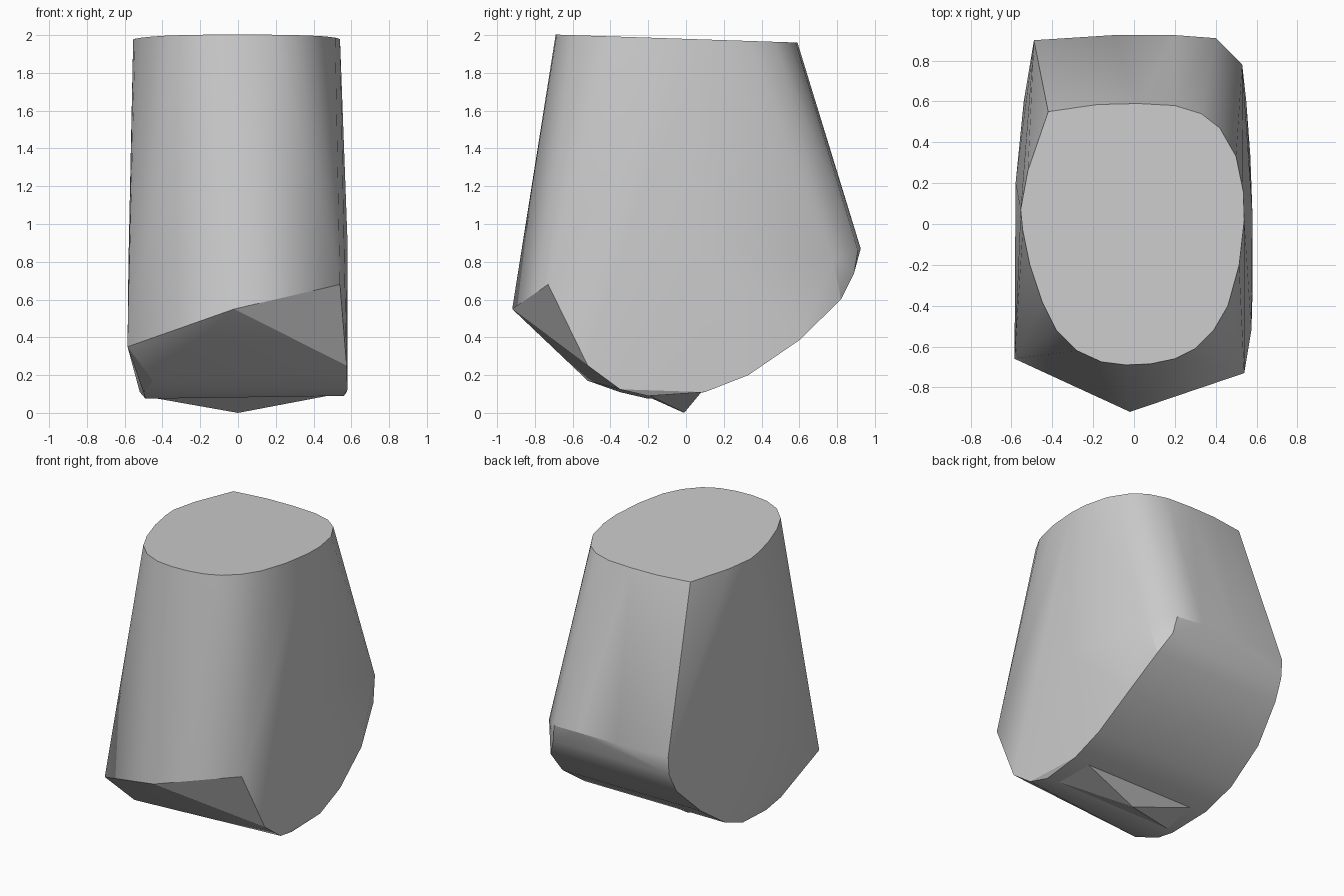
import bpy
import bmesh
from math import radians

cube = bpy.data.objects.get("Cube")
if cube:
    bpy.data.objects.remove(cube, do_unlink=True)

grey = bpy.data.materials.new("plain_grey")
grey.use_nodes = True
colour = (0.6, 0.6, 0.6, 1)
grey.diffuse_color = colour
grey.node_tree.nodes["Principled BSDF"].inputs["Base Color"].default_value = colour


def hull_object(name, points):
    """Wrap a solid around its corner points and merge the flat areas."""
    bm = bmesh.new()
    for p in points:
        bm.verts.new(p)
    found = bmesh.ops.convex_hull(bm, input=bm.verts)
    loose = {v for v in found["geom_interior"] + found["geom_unused"]
             if isinstance(v, bmesh.types.BMVert) and v.is_valid}
    bmesh.ops.delete(bm, geom=list(loose), context="VERTS")
    bmesh.ops.dissolve_limit(bm, angle_limit=radians(0.5),
                             verts=bm.verts, edges=bm.edges)
    bmesh.ops.recalc_face_normals(bm, faces=bm.faces)
    mesh = bpy.data.meshes.new(name)
    bm.to_mesh(mesh)
    bm.free()
    mesh.materials.append(grey)
    obj = bpy.data.objects.new(name, mesh)
    bpy.context.collection.objects.link(obj)
    bpy.ops.object.select_all(action="DESELECT")
    obj.select_set(True)
    bpy.context.view_layer.objects.active = obj
    bpy.ops.object.shade_smooth_by_angle(angle=radians(22))
    return obj


# Slightly tilted rounded top with one sharp rear corner
rim = [(-.42, .55), (-.18, .585), (.02, .59), (.2, .58), (.33, .54), (.42, .47),
       (.5, .33), (.535, .16), (.54, .02), (.515, -.2), (.46, -.4), (.39, -.52),
       (.3, -.61), (.2, -.66), (.08, -.685), (-.04, -.69), (-.16, -.675),
       (-.28, -.62), (-.38, -.52), (-.45, -.38), (-.51, -.2), (-.545, -.03),
       (-.555, .07), (-.52, .26)]
points = [(x, y, 1.98 - .033 * y) for x, y in rim]

# Front ridge and corners
points += [(-.02, -.92, .55), (-.585, -.66, .35), (.54, -.73, .68),
           (.575, -.52, .25), (-.45, -.52, .17)]

# Rear ridge and shoulder
points += [(-.49, .9, .87), (-.1, .925, .87), (.2, .925, .87), (.4, .91, .86),
           (.53, .78, .82)]

# Rounded underside, running across from the left to the right flank
underside = [(.89, .74, -.49, .42), (.82, .6, -.5, .49), (.6, .385, -.54, .55),
             (.33, .2, -.54, .57), (.1, .11, -.52, .575), (-.2, .075, -.49, .56),
             (-.35, .11, -.5, .58)]
for y, z, x0, x1 in underside:
    points += [(x0, y, z), (x1, y, z + .015 * (y < 0))]

# Gentle bulge of the flanks
points += [(.58, .05, .9), (-.58, .2, .8)]

hull_object("body", points)

# Shallow pointed foot under the body
hull_object("base_point", [(0, -.01, 0), (-.48, -.2, .085), (.5, -.2, .095),
                           (.5, .09, .12), (-.45, .09, .12), (0, .1, .2)])
